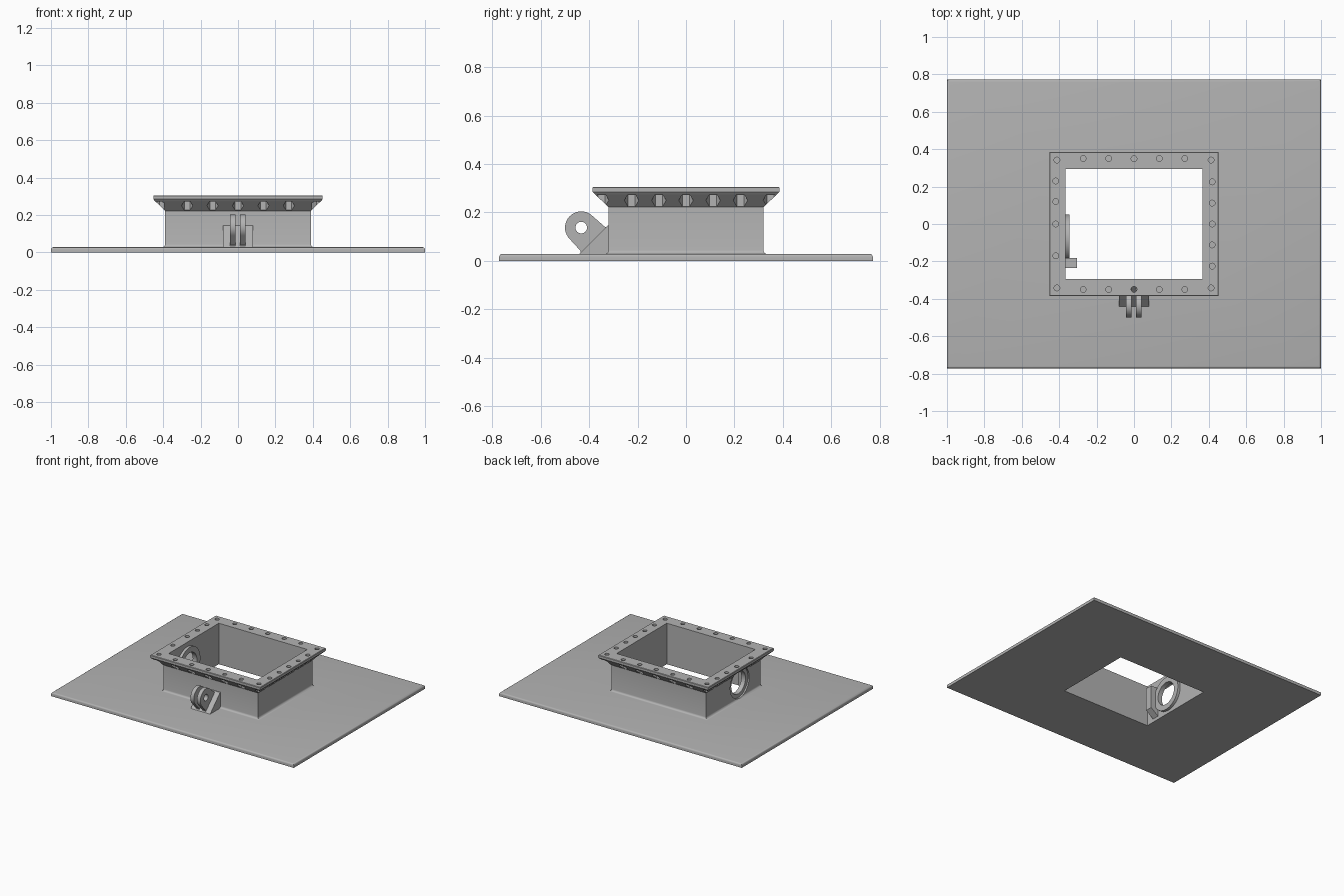
import bpy, bmesh, math
from mathutils import Matrix, Vector

cube = bpy.data.objects.get("Cube")
if cube:
    bpy.data.objects.remove(cube, do_unlink=True)

grey = bpy.data.materials.new("cast_grey")
grey.use_nodes = True
colour = (0.45, 0.45, 0.45, 1)
grey.diffuse_color = colour
grey.node_tree.nodes["Principled BSDF"].inputs["Base Color"].default_value = colour


def make(name, bm):
    bmesh.ops.recalc_face_normals(bm, faces=bm.faces)
    mesh = bpy.data.meshes.new(name)
    bm.to_mesh(mesh)
    bm.free()
    mesh.materials.append(grey)
    ob = bpy.data.objects.new(name, mesh)
    bpy.context.collection.objects.link(ob)
    return ob


def activate(ob):
    bpy.ops.object.select_all(action='DESELECT')
    ob.select_set(True)
    bpy.context.view_layer.objects.active = ob


def prism(bm, points, x0, x1):
    """Extrude a (y, z) outline from x0 to x1."""
    face = bm.faces.new([bm.verts.new((x0, y, z)) for y, z in points])
    ext = bmesh.ops.extrude_face_region(bm, geom=[face])["geom"]
    bmesh.ops.translate(bm, vec=(x1 - x0, 0, 0),
                        verts=[v for v in ext if isinstance(v, bmesh.types.BMVert)])


def cylinder(bm, centre, radius, depth, sides, axis='Z', turn=0):
    m = Matrix.Translation(centre)
    if axis == 'X':
        m = m @ Matrix.Rotation(math.pi / 2, 4, 'Y')
    m = m @ Matrix.Rotation(turn, 4, 'Z')
    bmesh.ops.create_cone(bm, cap_ends=True, segments=sides, radius1=radius,
                          radius2=radius, depth=depth, matrix=m)


def cut(ob, bm):
    cutter = make("cutter", bm)
    cutter.hide_render = True
    mod = ob.modifiers.new("cut", 'BOOLEAN')
    mod.operation = 'DIFFERENCE'
    mod.solver = 'EXACT'
    mod.object = cutter
    activate(ob)
    bpy.ops.object.modifier_apply(modifier=mod.name)
    bpy.data.objects.remove(cutter, do_unlink=True)


def smooth(ob):
    activate(ob)
    bpy.ops.object.shade_smooth_by_angle(angle=math.radians(32))


# Base plate, rectangular collar and flange as one closed run of rings
PX, PY, WX, WY, T = 1.0, 0.772, 0.39, 0.32, 0.028
rings = [(0.365, 0.295, 0), (0.365, 0.295, 0.305),
         (0.45, 0.383, 0.305), (0.453, 0.386, 0.302),
         (0.453, 0.386, 0.285), (0.447, 0.38, 0.278), (WX, WY, 0.222)]
for i in range(5):                      # fillet at the collar foot
    a = math.pi / 2 * i / 4
    g = 0.016 * (1 - math.cos(a))
    rings.append((WX + g, WY + g, T + 0.016 * (1 - math.sin(a))))
for i in range(5):                      # rounded plate edge
    a = math.pi / 2 * i / 4
    g = 0.012 * (1 - math.sin(a))
    rings.append((PX - g, PY - g, T - 0.012 * (1 - math.cos(a))))
rings.append((PX, PY, 0))

bm = bmesh.new()
loops = [[bm.verts.new((sx * x, sy * y, z))
          for sx, sy in ((-1, -1), (1, -1), (1, 1), (-1, 1))] for x, y, z in rings]
for a, b in zip(loops, loops[1:] + loops[:1]):
    for i in range(4):
        j = (i + 1) % 4
        bm.faces.new((a[i], a[j], b[j], b[i]))
body = make("plate_and_collar", bm)

# Bolt positions: (x, y, hexagon turn)
bolts = []
for sy in (-1, 1):
    bolts += [(x, sy * 0.35, math.pi / 2) for x in (-0.272, -0.136, 0, 0.136, 0.272)]
    bolts += [(sx * 0.412, sy * 0.342, 0) for sx in (-1, 1)]
bolts += [(0.418, y, 0) for y in (-0.225, -0.112, 0, 0.112, 0.225)]
bolts += [(-0.418, y, 0) for y in (-0.17, 0, 0.12, 0.23)]

# Nut pockets in the sloped underside, then bolt holes through the flange
pockets, holes = bmesh.new(), bmesh.new()
for x, y, turn in bolts:
    corner = abs(x) > 0.4 and abs(y) > 0.3
    if corner:
        x, y = math.copysign(0.419, x), math.copysign(0.349, y)
    cylinder(pockets, (x, y, 0.235), 0.03, 0.074, 6, turn=turn)
for x, y, turn in bolts:
    cylinder(holes, (x, y, 0.29), 0.0155, 0.06, 16)
cut(body, pockets)
cut(body, holes)

# Round port in the right wall
PORT_Y, PORT_Z = -0.075, 0.147
port = bmesh.new()
cylinder(port, (-0.4, PORT_Y, PORT_Z), 0.112, 0.14, 48, 'X')
cut(body, port)
smooth(body)

# Ring seat on the inner side of the port
bm = bmesh.new()
cylinder(bm, (-0.362, PORT_Y, PORT_Z), 0.125, 0.034, 48, 'X')
ring = make("port_ring", bm)
bm = bmesh.new()
cylinder(bm, (-0.362, PORT_Y, PORT_Z), 0.084, 0.1, 48, 'X')
cut(ring, bm)
smooth(ring)

# Upright block beside the port, with a sloped foot
bm = bmesh.new()
face = bm.faces.new([bm.verts.new((x, -0.235, z)) for x, z in
                     ((-0.37, 0.02), (-0.305, 0.07), (-0.305, 0.24), (-0.37, 0.24))])
ext = bmesh.ops.extrude_face_region(bm, geom=[face])["geom"]
bmesh.ops.translate(bm, vec=(0, 0.052, 0),
                    verts=[v for v in ext if isinstance(v, bmesh.types.BMVert)])
make("port_block", bm)

# Wedge foot of the hinge bracket
bm = bmesh.new()
prism(bm, [(-0.442, 0.02), (-0.442, 0.028), (-0.325, 0.145), (-0.31, 0.145), (-0.31, 0.02)],
      -0.08, 0.08)
make("hinge_wedge", bm)

# Pair of hinge lugs: rounded eye with a sloped neck
EY, EZ, ER = -0.433, 0.137, 0.067
lug_outline = [(EY + ER * math.cos(a), EZ + ER * math.sin(a))
               for a in (math.radians(45 + 180 * i / 20) for i in range(21))]
lug_outline += [(-0.435, 0.04), (-0.435, 0.02), (-0.315, 0.02), (-0.315, 0.14), (-0.335, 0.14)]
for side, x in (("right", -0.028), ("left", 0.026)):
    bm = bmesh.new()
    prism(bm, lug_outline, x - 0.014, x + 0.014)
    lug = make(side + "_hinge_lug", bm)
    bm = bmesh.new()
    cylinder(bm, (x, EY, EZ), 0.024, 0.1, 24, 'X')
    cut(lug, bm)
    smooth(lug)
